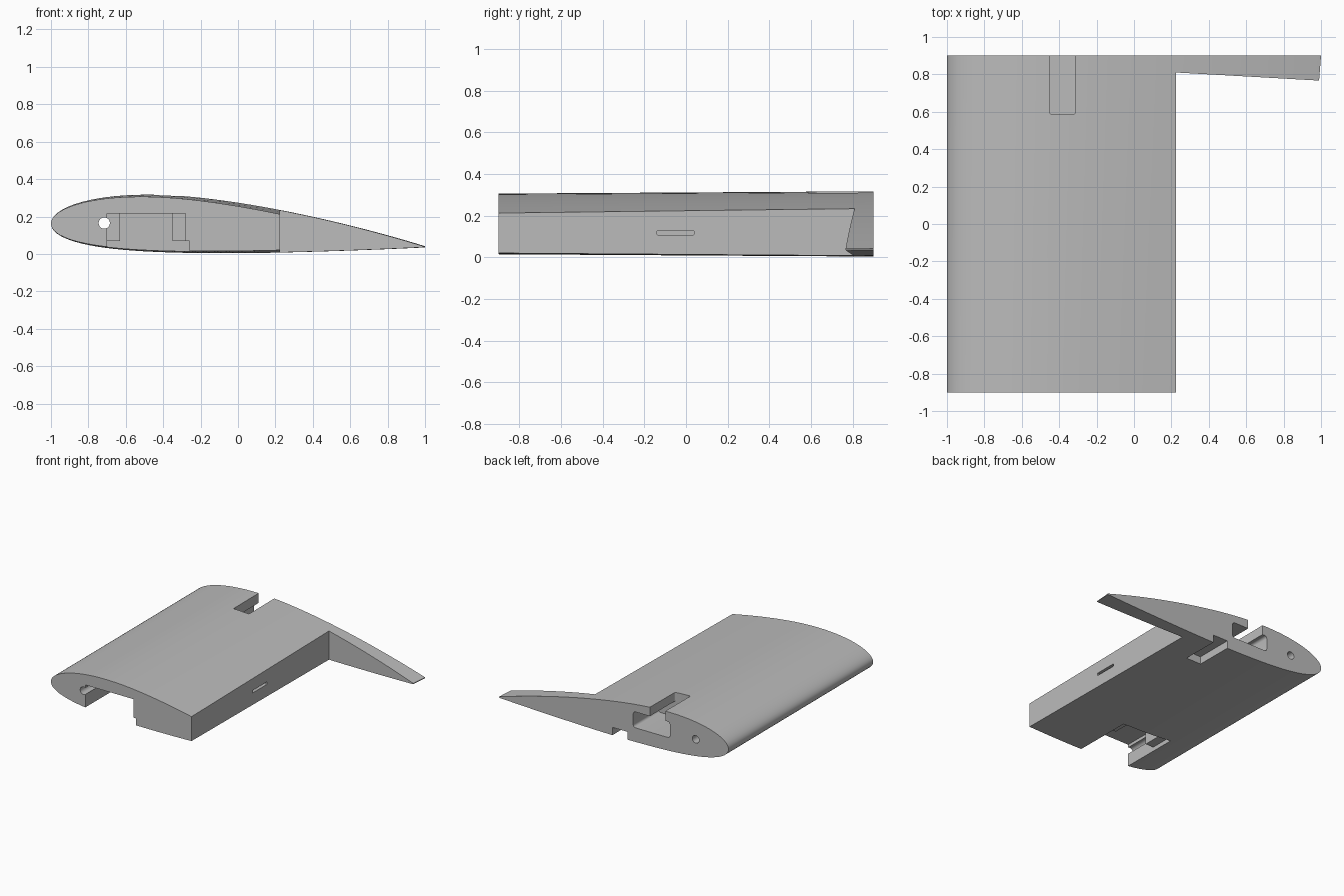
import bpy, bmesh, math
from mathutils import Matrix, Vector

old = bpy.data.objects.get("Cube")
if old:
    bpy.data.objects.remove(old)

grey = bpy.data.materials.new("plain grey")
grey.use_nodes = True
grey.diffuse_color = (0.5, 0.5, 0.5, 1)
grey.node_tree.nodes["Principled BSDF"].inputs["Base Color"].default_value = (0.5, 0.5, 0.5, 1)

LE_Z, TE_Z, THICK, CAMBER, CAMBER_POS = 0.162, 0.038, 0.153, 0.02, 0.4
HALF, TIP_SCALE, STEPS = 0.9, 0.93, 48


def make_object(name, bm):
    bmesh.ops.recalc_face_normals(bm, faces=bm.faces)
    mesh = bpy.data.meshes.new(name)
    bm.to_mesh(mesh)
    bm.free()
    mesh.materials.append(grey)
    obj = bpy.data.objects.new(name, mesh)
    bpy.context.collection.objects.link(obj)
    return obj


def prism(name, sections):
    """Closed solid lofted between two matching outlines."""
    bm = bmesh.new()
    a, b = [[bm.verts.new(p) for p in s] for s in sections]
    bm.faces.new(a)
    bm.faces.new(b)
    for i in range(len(a)):
        j = (i + 1) % len(a)
        bm.faces.new((a[i], a[j], b[j], b[i]))
    return make_object(name, bm)


def box(name, xs, ys, zs, axis=None, radius=0.0):
    """Box by extents, with the edges along one axis rounded."""
    bm = bmesh.new()
    size = [r[1] - r[0] for r in (xs, ys, zs)]
    mid = Vector([(r[0] + r[1]) / 2 for r in (xs, ys, zs)])
    bmesh.ops.create_cube(bm, size=1, matrix=Matrix.Translation(mid) @ Matrix.Diagonal((*size, 1)))
    if axis is not None:
        edges = [e for e in bm.edges
                 if abs((e.verts[0].co - e.verts[1].co).normalized()[axis]) > 0.9]
        bmesh.ops.bevel(bm, geom=edges, offset=radius, segments=5, profile=0.5, affect='EDGES')
    return make_object(name, bm)


def cylinder(name, x, z, radius):
    bm = bmesh.new()
    place = Matrix.Translation((x, 0, z)) @ Matrix.Rotation(math.pi / 2, 4, 'X')
    bmesh.ops.create_cone(bm, cap_ends=True, segments=32, radius1=radius, radius2=radius,
                          depth=3, matrix=place)
    return make_object(name, bm)


def surface(t, side):
    """Height of the cambered wing profile above its chord line."""
    half = 5 * THICK * (0.2969 * math.sqrt(t) - 0.126 * t - 0.3516 * t**2
                        + 0.2843 * t**3 - 0.1015 * t**4)
    p = CAMBER_POS
    if t < p:
        mean = CAMBER * (2 * p * t - t * t) / p**2
    else:
        mean = CAMBER * (1 - 2 * p + 2 * p * t - t * t) / (1 - p)**2
    return mean + side * half


def section(y, scale):
    ts = [(1 - math.cos(math.pi * i / STEPS)) / 2 for i in range(STEPS + 1)]
    path = [(t, 1) for t in reversed(ts)] + [(t, -1) for t in ts[1:]]
    return [(-1 + 2 * t * scale, y,
             LE_Z + scale * (t * (TE_Z - LE_Z) + 2 * surface(t, s))) for t, s in path]


# Tapered wing body
wing = prism("wing_panel", [section(-HALF, TIP_SCALE), section(HALF, 1)])

# Cut-out behind the spar, leaving a narrow trailing rib
plan = [(0.225, -1.1), (1.2, -1.1), (1.2, 0.755), (0.225, 0.81)]
cutters = [prism("flap_cutout", [[(x, y, z) for x, y in plan] for z in (-0.5, 0.8)])]

# Front bay: cover recess, wide mount and deeper body
cutters += [
    box("cover_recess", (-0.70, -0.26), (-1.0, -0.425), (-0.2, 0.07)),
    box("mount_bay", (-0.70, -0.28), (-1.01, -0.62), (-0.21, 0.215)),
    box("body_bay", (-0.63, -0.35), (-1.02, -0.43), (-0.22, 0.215)),
]

# Back bay with slots in the upper and lower skins
cutters += [
    box("back_bay", (-0.49, -0.17), (0.585, 1.0), (0.115, 0.24), 1, 0.02),
    box("upper_slot", (-0.45, -0.315), (0.586, 1.01), (0.2, 0.5), 2, 0.01),
    box("lower_slot", (-0.12, 0.01), (0.6, 1.02), (-0.2, 0.065)),
]

# Rod hole along the span and narrow slit in the rear spar face
cutters += [
    cylinder("rod_hole", -0.715, 0.165, 0.03),
    box("spar_slit", (0.08, 0.4), (-0.14, 0.04), (0.108, 0.128), 0, 0.005),
]

bpy.ops.object.select_all(action='DESELECT')
bpy.context.view_layer.objects.active = wing
wing.select_set(True)
for cutter in cutters:
    cutter.hide_render = True
    mod = wing.modifiers.new(cutter.name, 'BOOLEAN')
    mod.operation = 'DIFFERENCE'
    mod.solver = 'EXACT'
    mod.object = cutter
    bpy.ops.object.modifier_apply(modifier=mod.name)
    bpy.data.objects.remove(cutter)

bpy.ops.object.shade_smooth_by_angle(angle=math.radians(30))
